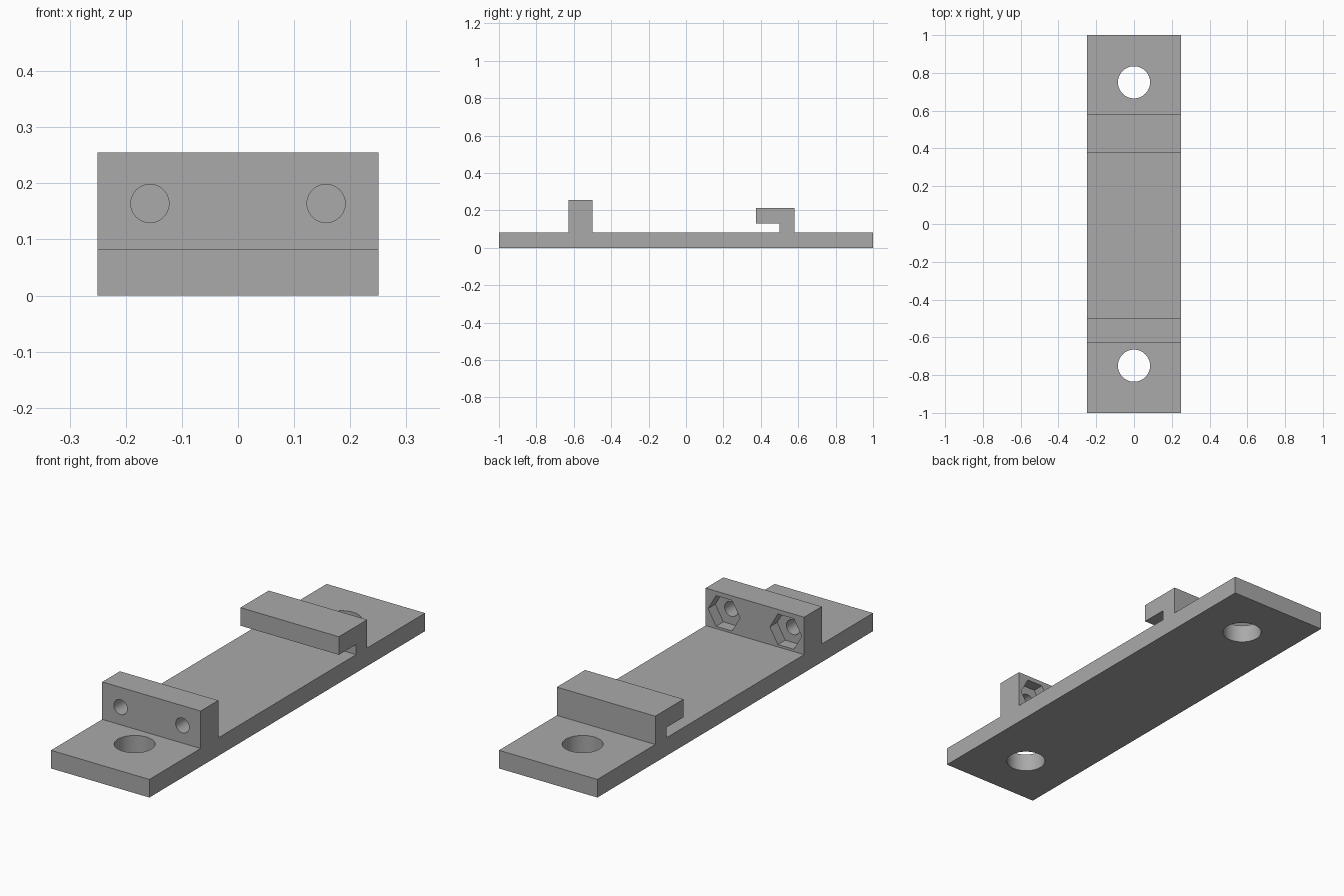
import bpy
import bmesh
import math
from mathutils import Matrix, Vector

if "Cube" in bpy.data.objects:
    bpy.data.objects.remove(bpy.data.objects["Cube"], do_unlink=True)

HALF_WIDTH = 0.25
PLATE_TOP = 0.083
BOLT_X, BOLT_Z = 0.157, 0.164
WALL_FRONT, WALL_BACK = -0.628, -0.5

grey = bpy.data.materials.new("light grey")
grey.use_nodes = True
colour = (0.4, 0.4, 0.4, 1)
grey.diffuse_color = colour
grey.node_tree.nodes["Principled BSDF"].inputs["Base Color"].default_value = colour


def add_object(name, bm):
    bmesh.ops.recalc_face_normals(bm, faces=bm.faces)
    mesh = bpy.data.meshes.new(name)
    bm.to_mesh(mesh)
    bm.free()
    mesh.materials.append(grey)
    obj = bpy.data.objects.new(name, mesh)
    bpy.context.collection.objects.link(obj)
    return obj


def cutter(name, centre, radius, depth, sides, along_y=False):
    """Prism cutter along z, or along y with corners pointing sideways."""
    matrix = Matrix.Translation(centre)
    if along_y:
        matrix = matrix @ Matrix.Rotation(math.pi / 2, 4, "X")
    # Put one corner exactly on the x axis
    matrix = matrix @ Matrix.Rotation(math.pi / 2, 4, "Z")
    bm = bmesh.new()
    bmesh.ops.create_cone(bm, cap_ends=True, segments=sides, radius1=radius,
                          radius2=radius, depth=depth, matrix=matrix)
    obj = add_object(name, bm)
    obj.hide_render = True
    return obj


# Side profile (y, z): base plate, bolt wall and overhanging hook
profile = [(-1, 0), (1, 0), (1, PLATE_TOP), (0.58, PLATE_TOP), (0.58, 0.213),
           (0.375, 0.213), (0.375, 0.13), (0.5, 0.13), (0.5, PLATE_TOP),
           (WALL_BACK, PLATE_TOP), (WALL_BACK, 0.255), (WALL_FRONT, 0.255),
           (WALL_FRONT, PLATE_TOP), (-1, PLATE_TOP)]
bm = bmesh.new()
face = bm.faces.new([bm.verts.new((-HALF_WIDTH, y, z)) for y, z in profile])
side = bmesh.ops.extrude_face_region(bm, geom=[face])["geom"]
bmesh.ops.translate(bm, vec=Vector((2 * HALF_WIDTH, 0, 0)),
                    verts=[v for v in side if isinstance(v, bmesh.types.BMVert)])
bracket = add_object("mounting_bracket", bm)

# Mounting holes, bolt holes and hexagonal nut pockets
cutters = []
for s in (-1, 1):
    cutters.append(cutter("mounting_hole_cutter", (0, s * 0.75, 0.04), 0.085, 0.3, 64))
    cutters.append(cutter("nut_pocket_cutter", (s * BOLT_X, WALL_BACK, BOLT_Z),
                          0.081, 0.106, 6, True))
    cutters.append(cutter("bolt_hole_cutter", (s * BOLT_X, -0.56, BOLT_Z),
                          0.034, 0.3, 48, True))

bpy.ops.object.select_all(action="DESELECT")
bracket.select_set(True)
bpy.context.view_layer.objects.active = bracket
for tool in cutters:
    cut = bracket.modifiers.new(tool.name, "BOOLEAN")
    cut.operation = "DIFFERENCE"
    cut.solver = "EXACT"
    cut.object = tool
    bpy.ops.object.modifier_apply(modifier=cut.name)
for tool in cutters:
    bpy.data.objects.remove(tool, do_unlink=True)

bpy.ops.object.shade_smooth_by_angle(angle=math.radians(30))
